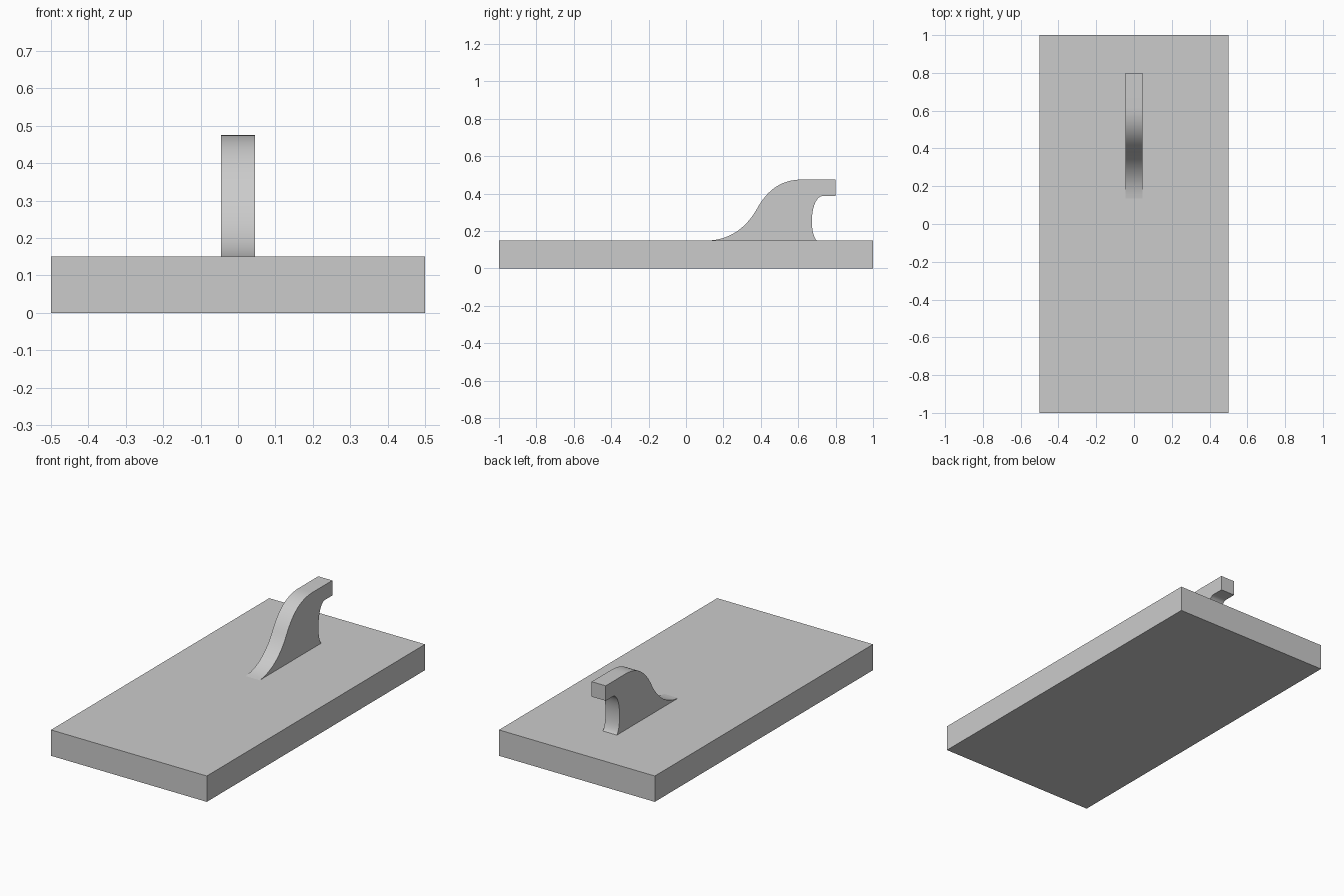
import bpy
import bmesh
import math
from mathutils import Vector
from mathutils.geometry import interpolate_bezier

cube = bpy.data.objects.get("Cube")
if cube:
    bpy.data.objects.remove(cube, do_unlink=True)

grey = bpy.data.materials.new("light_grey")
grey.use_nodes = True
colour = (0.6, 0.6, 0.6, 1)
grey.diffuse_color = colour
grey.node_tree.nodes["Principled BSDF"].inputs["Base Color"].default_value = colour


def extrude_profile(name, profile, half_width):
    """Extrude a closed (y, z) outline along x, centred on x = 0."""
    bm = bmesh.new()
    face = bm.faces.new([bm.verts.new((-half_width, y, z)) for y, z in profile])
    result = bmesh.ops.extrude_face_region(bm, geom=[face])
    moved = [v for v in result["geom"] if isinstance(v, bmesh.types.BMVert)]
    bmesh.ops.translate(bm, verts=moved, vec=(2 * half_width, 0, 0))
    bmesh.ops.recalc_face_normals(bm, faces=bm.faces)
    mesh = bpy.data.meshes.new(name)
    bm.to_mesh(mesh)
    bm.free()
    mesh.materials.append(grey)
    obj = bpy.data.objects.new(name, mesh)
    bpy.context.collection.objects.link(obj)
    return obj


def curve(*points, steps=16):
    """Sample a cubic curve through start, two handles and end."""
    return [(p.x, p.y) for p in interpolate_bezier(*[Vector(p) for p in points], steps)]


# Flat base slab
BASE_TOP = 0.15
extrude_profile("base_plate", [(-1, 0), (1, 0), (1, BASE_TOP), (-1, BASE_TOP)], 0.5)

# Hook: S-shaped front, square lip, hollow back
front = curve((0.135, BASE_TOP), (0.25, 0.16), (0.33, 0.23), (0.38, 0.32))
crest = curve((0.38, 0.32), (0.43, 0.41), (0.5, 0.475), (0.62, 0.475))
lip = [(0.8, 0.475), (0.8, 0.388)]
hollow = curve((0.735, 0.388), (0.69, 0.388), (0.673, 0.31), (0.673, 0.255))
foot = curve((0.673, 0.255), (0.673, 0.21), (0.68, 0.17), (0.698, BASE_TOP))
hook = extrude_profile("hook", front + crest[1:] + lip + hollow + foot[1:], 0.045)

# Smooth the curved sides, keep the outline edges crisp
bpy.ops.object.select_all(action="DESELECT")
hook.select_set(True)
bpy.context.view_layer.objects.active = hook
bpy.ops.object.shade_smooth_by_angle(angle=math.radians(30))
